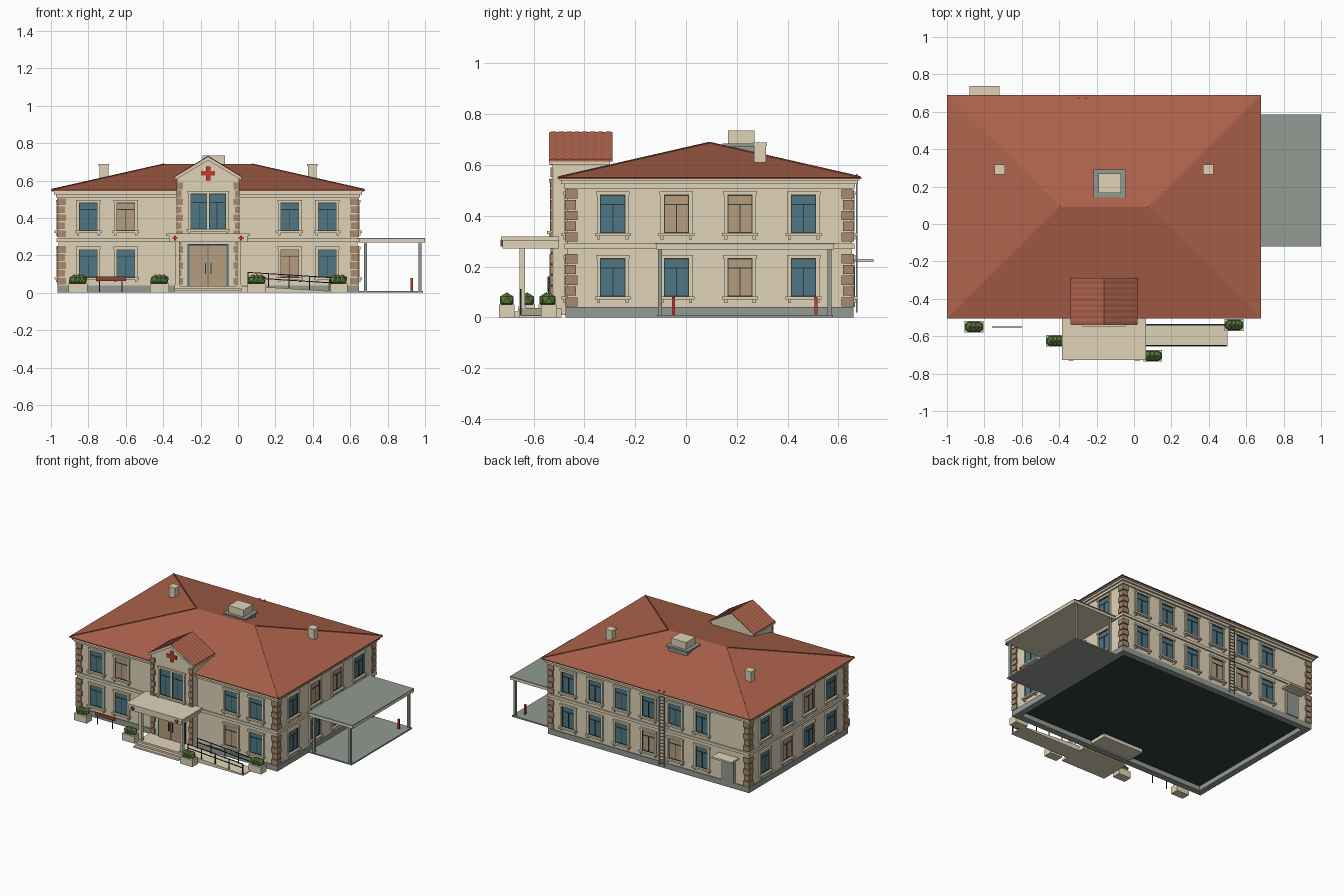
import bpy, bmesh, math
from mathutils import Matrix, Vector

if "Cube" in bpy.data.objects:
    bpy.data.objects.remove(bpy.data.objects["Cube"])

CX, CY = -0.16, 0.0925          # building centre
HX, HY = 0.80, 0.56             # wall half sizes
EAVE, RIDGE = 0.55, 0.687


def lin(c):
    c /= 255
    return c / 12.92 if c <= 0.04045 else ((c + 0.055) / 1.055) ** 2.4


def material(name, rgb):
    m = bpy.data.materials.new(name)
    m.diffuse_color = (*[lin(c) for c in rgb], 1)
    m.use_nodes = True
    m.node_tree.nodes["Principled BSDF"].inputs["Base Color"].default_value = m.diffuse_color
    return m


MATS = {n: material(n, c) for n, c in {
    "wall_cream": (224, 212, 184), "bench_brown": (140, 66, 50),
    "glass_blue": (79, 119, 133), "blind_tan": (183, 156, 127),
    "quoin_brown": (168, 138, 108), "roof_clay": (173, 99, 75),
    "stone_grey": (146, 154, 146), "dark_metal": (50, 60, 60),
    "cross_red": (192, 60, 44), "leaf_green": (92, 124, 58)}.items()}
parts = {}


def part(name, mat):
    return parts.setdefault(name, (bmesh.new(), mat))[0]


def box(name, mat, x0, x1, y0, y1, z0, z1, M=Matrix()):
    c = Matrix.Translation(((x0 + x1) / 2, (y0 + y1) / 2, (z0 + z1) / 2))
    s = Matrix.Diagonal((abs(x1 - x0), abs(y1 - y0), abs(z1 - z0), 1))
    bmesh.ops.create_cube(part(name, mat), size=1, matrix=M @ c @ s)


def rod(name, mat, a, b, w):
    a, b = Vector(a), Vector(b)
    r = (b - a).to_track_quat('Z', 'Y').to_matrix().to_4x4()
    s = Matrix.Diagonal((w, w, (b - a).length, 1))
    bmesh.ops.create_cube(part(name, mat), size=1,
                          matrix=Matrix.Translation((a + b) / 2) @ r @ s)


def prism(name, mat, profile, y0, y1):
    """Extrude an x/z outline along y."""
    bm = part(name, mat)
    f = bm.faces.new([bm.verts.new((x, y0, z)) for x, z in profile])
    e = bmesh.ops.extrude_face_region(bm, geom=[f])["geom"]
    bmesh.ops.translate(bm, vec=(0, y1 - y0, 0),
                        verts=[v for v in e if isinstance(v, bmesh.types.BMVert)])


def around(name, mat, grow, z0, z1):
    box(name, mat, CX - HX - grow, CX + HX + grow,
        CY - HY - grow, CY + HY + grow, z0, z1)


def side(angle):
    return Matrix.Translation((CX, CY, 0)) @ Matrix.Rotation(math.radians(angle), 4, 'Z')


def window(M, u, d, z, w, h, tan=False, leaves=1):
    """Window on a wall at local y = -d, centred at u, z."""
    def b(n, m, x0, x1, out, z0, z1):
        box(n, m, u + x0, u + x1, -d - out, -d + 0.002, z + z0, z + z1, M)
    a, k = w / 2, h / 2
    pane = ("window_blind", "blind_tan") if tan else ("window_glass", "glass_blue")
    b(*pane, -a, a, 0.003, -k, k)
    for s in (-1, 1):
        b("window_surround", "wall_cream", s * a, s * (a + 0.013), 0.010, -k, k)
        b("window_frame", "dark_metal", s * (a - 0.004), s * a, 0.006, -k, k)
        b("window_frame", "dark_metal", -a, a, 0.006, s * (k - 0.004), s * k)
        b("window_sill", "wall_cream", s * a, s * (a + 0.012), 0.014, -k - 0.025, -k - 0.012)
    b("window_surround", "wall_cream", -a - 0.016, a + 0.016, 0.014, k, k + 0.014)
    b("window_sill", "wall_cream", -a - 0.02, a + 0.02, 0.022, -k - 0.012, -k)
    b("window_frame", "dark_metal", -a, a, 0.006, k * 0.5 - 0.002, k * 0.5 + 0.002)
    for i in range(leaves):
        c = -a + w * (i + 0.5) / leaves
        b("window_frame", "dark_metal", c - 0.002, c + 0.002, 0.006, -k, k * 0.5)
    if leaves > 1:
        b("window_frame", "dark_metal", -0.009, 0.009, 0.007, -k, k)
        b("window_surround", "wall_cream", -0.005, 0.005, 0.009, -k, k)


def cross(x, y, z, r, t):
    box("red_cross", "cross_red", x - r, x + r, y - 0.008, y, z - t, z + t)
    box("red_cross", "cross_red", x - t, x + t, y - 0.0082, y, z - r, z + r)


# Hollow plinth ring with a recessed dark floor
PX, PY, T = HX + 0.006, HY + 0.006, 0.045
for s in (-1, 1):
    box("plinth", "stone_grey", CX - PX, CX + PX, CY + s * (PY - T), CY + s * PY, 0, 0.04)
    box("plinth", "stone_grey", CX + s * (PX - T), CX + s * PX, CY - PY + T, CY + PY - T, 0, 0.04)
around("dark_floor", "dark_metal", -0.03, 0.034, 0.039)

# Main body, bands and cornice
around("walls", "wall_cream", 0, 0.04, 0.545)
around("floor_band", "wall_cream", 0.010, 0.270, 0.290)
around("cornice", "wall_cream", 0.012, 0.508, 0.525)
around("cornice", "wall_cream", 0.024, 0.525, 0.542)
box("eave_fascia", "wall_cream", CX - 0.832, CX + 0.832, CY - 0.59, CY + 0.59, 0.538, 0.547)

# Corner quoins, alternating long and short
for k in range(11):
    z, l = 0.043 + k * 0.0425, 0.041 if k % 2 == 0 else 0.035
    if 0.24 < z < 0.28:
        continue
    for sx in (-1, 1):
        for sy in (-1, 1):
            box("corner_quoins", "quoin_brown", CX + sx * (HX - l), CX + sx * (HX + 0.008),
                CY + sy * (HY - l), CY + sy * (HY + 0.008), z, z + 0.036)

# Windows: side angle, wall distance, positions, tan flags for lower and upper rows
side_u = [-0.38, -0.13, 0.12, 0.37]
back_u = [-0.642, -0.428, -0.214, 0, 0.214, 0.428]
for ang, d, us, low, high in (
        (0, HY, [-0.64, -0.44, 0.437, 0.637], "0010", "0100"),
        (90, HX, side_u, "0010", "0110"),
        (180, HY, back_u, "000110", "000000"),
        (-90, HX, side_u, "0100", "0010")):
    for u, lo, hi in zip(us, low, high):
        window(side(ang), u, d, 0.157, 0.10, 0.15, lo == "1")
        window(side(ang), u, d, 0.407, 0.10, 0.15, hi == "1")

# Hipped roof with a thin eave edge and hip caps
bm = part("main_roof", "roof_clay")
rings = [[bm.verts.new((CX + a * hx, CY + b * hy, z))
          for a, b in ((-1, -1), (1, -1), (1, 1), (-1, 1))]
         for hx, hy, z in ((0.84, 0.5975, EAVE - 0.006), (0.84, 0.5975, EAVE),
                           (0.236, 0.001, RIDGE))]
bm.faces.new(rings[0][::-1])
bm.faces.new(rings[-1])
for p, q in zip(rings, rings[1:]):
    for i in range(4):
        j = (i + 1) % 4
        bm.faces.new((p[i], p[j], q[j], q[i]))
for sx in (-1, 1):
    for sy in (-1, 1):
        rod("hip_caps", "roof_clay", (CX + sx * 0.834, CY + sy * 0.592, EAVE + 0.002),
            (CX + sx * 0.236, CY, RIDGE), 0.007)

# Entrance bay with gable
prism("entrance_bay", "wall_cream", [(CX - 0.165, 0.01), (CX + 0.165, 0.01),
      (CX + 0.165, 0.61), (CX, 0.715), (CX - 0.165, 0.61)], -0.525, -0.30)
for s in (-1, 1):
    for k in range(13):
        l = 0.03 if k % 2 == 0 else 0.022
        box("bay_quoins", "quoin_brown", CX + s * (0.165 - l), CX + s * 0.169,
            -0.533, -0.521, 0.043 + k * 0.0425, 0.079 + k * 0.0425)
    # raking trim and corrugated gable roof
    prism("gable_trim", "wall_cream", [(CX, 0.708), (CX + s * 0.178, 0.602),
          (CX + s * 0.178, 0.618), (CX, 0.726)], -0.539, -0.30)
    g = part("gable_roof", "roof_clay")
    rows = []
    for i in range(49):
        y, h = -0.537 + 0.247 * i / 48, 0.003 * abs(math.sin(math.pi * i / 6))
        rows.append([g.verts.new((CX + s * x, y, z)) for x, z in
                     ((0, 0.722), (0, 0.729 + h), (0.18, 0.620 + h), (0.18, 0.614))])
    for p, q in zip(rows, rows[1:]):
        for i in range(4):
            f = g.faces.new((p[i], p[(i + 1) % 4], q[(i + 1) % 4], q[i]))
            f.smooth = i == 1
    g.faces.new(rows[0])
    g.faces.new(rows[-1])
cross(CX, -0.525, 0.638, 0.038, 0.012)
window(Matrix.Translation((CX, 0, 0)), 0, 0.525, 0.435, 0.19, 0.19, leaves=2)

# Entrance double door
box("entrance_frame", "dark_metal", CX - 0.11, CX + 0.11, -0.531, -0.52, 0.035, 0.26)
box("entrance_frame_trim", "glass_blue", CX - 0.106, CX + 0.106, -0.533, -0.52, 0.035, 0.256)
for s in (-1, 1):
    box("entrance_door", "blind_tan", CX + s * 0.003, CX + s * 0.098, -0.537, -0.52, 0.036, 0.249)
    box("door_handle", "dark_metal", CX + s * 0.012, CX + s * 0.017, -0.545, -0.53, 0.10, 0.16)

# Portico, columns and steps
box("portico_roof", "wall_cream", CX - 0.225, CX + 0.225, -0.728, -0.50, 0.303, 0.318)
box("portico_beam", "wall_cream", CX - 0.21, CX + 0.21, -0.722, -0.50, 0.272, 0.303)
for s in (-1, 1):
    cross(CX + s * 0.177, -0.722, 0.292, 0.014, 0.005)
    box("portico_column", "wall_cream", CX + s * 0.165 - 0.011, CX + s * 0.165 + 0.011,
        -0.656, -0.634, 0.02, 0.275)
    box("column_base", "wall_cream", CX + s * 0.165 - 0.015, CX + s * 0.165 + 0.015,
        -0.66, -0.63, 0.02, 0.045)
for i in range(3):
    box("entrance_steps", "wall_cream", CX - 0.18, CX + 0.18, -0.71 + 0.024 * i, -0.49,
        0, 0.012 * (i + 1))

# Access ramp and railings
prism("ramp", "wall_cream", [(0.01, 0), (0.50, 0), (0.50, 0.008), (0.05, 0.036), (0.01, 0.036)],
      -0.655, -0.535)
for y in (-0.65, -0.54):
    for dz in (0.045, 0.073):
        rod("ramp_rail", "dark_metal", (0.05, y, 0.036 + dz), (0.495, y, 0.008 + dz), 0.005)
    for i in range(5):
        x, z = 0.053 + 0.11 * i, 0.036 - 0.007 * i
        rod("ramp_post", "dark_metal", (x, y, z - 0.005), (x, y, z + 0.073), 0.005)

# Planters with shrubs
for x, y in ((-0.855, -0.55), (-0.42, -0.625), (0.10, -0.705), (0.535, -0.54)):
    box("planter", "wall_cream", x - 0.05, x + 0.05, y - 0.031, y + 0.031, 0, 0.05)
    for k in (-1, 0, 1):
        bmesh.ops.create_icosphere(part("shrubs", "leaf_green"), subdivisions=1, radius=0.031,
                                   matrix=Matrix.Translation((x + k * 0.022, y, 0.068)))

# Bench
box("bench", "bench_brown", -0.76, -0.60, -0.553, -0.547, 0.062, 0.087)
for x in (-0.74, -0.62):
    box("bench_leg", "dark_metal", x - 0.002, x + 0.002, -0.552, -0.548, 0, 0.07)

# Side carport
box("carport_roof", "wall_cream", 0.63, 1.0, -0.118, 0.582, 0.268, 0.286)
box("carport_covering", "stone_grey", 0.63, 1.0, -0.12, 0.585, 0.286, 0.293)
box("carport_floor", "stone_grey", 0.645, 0.99, -0.115, 0.578, 0, 0.01)
for y in (-0.103, 0.565):
    for x in (0.682, 0.972):
        box("carport_post", "stone_grey", x - 0.008, x + 0.008, y - 0.008, y + 0.008, 0.005, 0.27)
for y in (-0.05, 0.512):
    box("bollard", "cross_red", 0.923, 0.935, y - 0.006, y + 0.006, 0.005, 0.08)

# Chimneys and roof vent
for s in (-1, 1):
    x = CX + s * 0.557
    box("chimney", "wall_cream", x - 0.024, x + 0.024, 0.268, 0.315, 0.57, 0.677)
    box("chimney_cap", "wall_cream", x - 0.028, x + 0.028, 0.264, 0.319, 0.677, 0.688)
box("vent_base", "stone_grey", -0.205, -0.055, 0.155, 0.28, 0.63, 0.674)
box("vent_base", "stone_grey", -0.217, -0.043, 0.143, 0.292, 0.672, 0.684)
box("roof_vent", "wall_cream", -0.19, -0.07, 0.165, 0.27, 0.68, 0.735)

# Back door, its canopy and the wall ladder
back = CY + HY
box("back_door_frame", "wall_cream", -0.855, -0.745, back, back + 0.008, 0.04, 0.21)
box("back_door", "stone_grey", -0.845, -0.755, back, back + 0.013, 0.04, 0.20)
box("back_door_canopy", "wall_cream", -0.88, -0.72, back, 0.737, 0.217, 0.229)
for s in (-1, 1):
    box("ladder_rail", "stone_grey", -0.277 + s * 0.02 - 0.003, -0.277 + s * 0.02 + 0.003,
        0.669, 0.675, 0.02, 0.565)
for k in range(22):
    box("ladder_rung", "stone_grey", -0.297, -0.257, 0.67, 0.674, 0.035 + k * 0.024, 0.039 + k * 0.024)

# Turn every part into an object
for name, (bm, mat) in parts.items():
    bmesh.ops.recalc_face_normals(bm, faces=bm.faces)
    me = bpy.data.meshes.new(name)
    bm.to_mesh(me)
    bm.free()
    me.materials.append(MATS[mat])
    bpy.context.collection.objects.link(bpy.data.objects.new(name, me))
